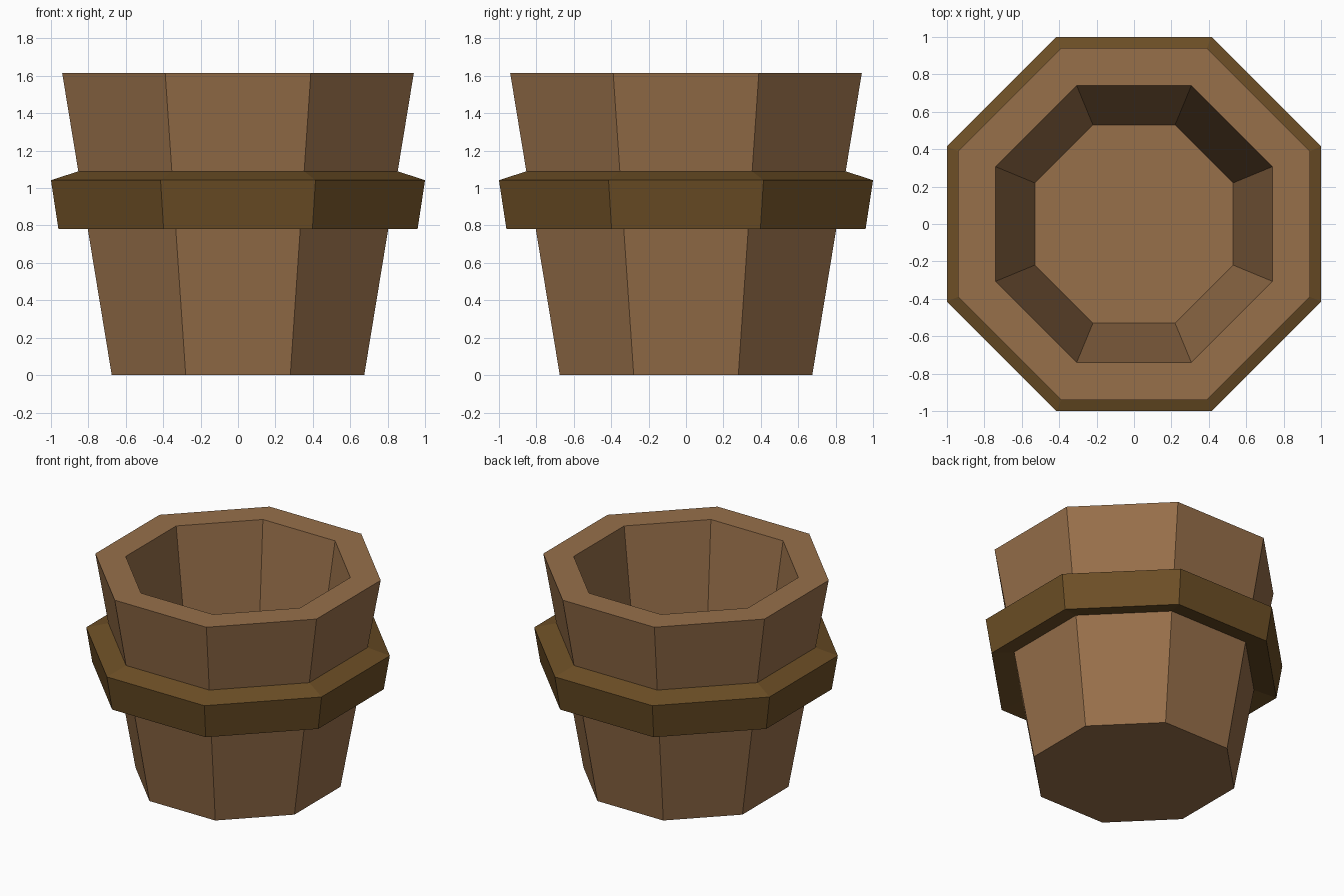
import bpy, bmesh, math

if "Cube" in bpy.data.objects:
    bpy.data.objects.remove(bpy.data.objects["Cube"], do_unlink=True)

SIDES = 8
HEIGHT = 1.615


def make_material(name, rgb):
    mat = bpy.data.materials.new(name)
    mat.use_nodes = True
    colour = (*rgb, 1.0)
    mat.diffuse_color = colour
    bsdf = next(n for n in mat.node_tree.nodes if n.type == 'BSDF_PRINCIPLED')
    bsdf.inputs["Base Color"].default_value = colour
    bsdf.inputs["Roughness"].default_value = 0.8
    return mat


def octagon_lathe(name, profile, mat, closed):
    """Stack octagon rings from (half width across flats, z) points.
    A closed profile makes a band; an open one is capped at both ends."""
    bm = bmesh.new()
    rings = []
    for apothem, z in profile:
        r = apothem / math.cos(math.pi / SIDES)
        angles = [math.tau * (i + 0.5) / SIDES for i in range(SIDES)]
        rings.append([bm.verts.new((r * math.cos(a), r * math.sin(a), z))
                      for a in angles])
    pairs = list(zip(rings, rings[1:]))
    if closed:
        pairs.append((rings[-1], rings[0]))
    else:
        bm.faces.new(rings[0][::-1])
        bm.faces.new(rings[-1])
    for low, high in pairs:
        for i in range(SIDES):
            j = (i + 1) % SIDES
            bm.faces.new((low[i], low[j], high[j], high[i]))
    bmesh.ops.recalc_face_normals(bm, faces=bm.faces)
    mesh = bpy.data.meshes.new(name)
    bm.to_mesh(mesh)
    bm.free()
    mesh.materials.append(mat)
    obj = bpy.data.objects.new(name, mesh)
    bpy.context.collection.objects.link(obj)
    return obj


wood = make_material("brown wood", (0.31, 0.16, 0.068))
dark_wood = make_material("dark olive brown", (0.15, 0.077, 0.019))

# Tapered bucket: outer wall, flat rim, inner wall, floor
octagon_lathe("bucket_body",
              [(0.675, 0.0), (0.94, HEIGHT), (0.74, HEIGHT), (0.53, 0.08)],
              wood, closed=False)

# Hoop around the middle with a sloped top, its inner side hidden in the wall
octagon_lathe("bucket_band",
              [(0.96, 0.78), (1.0, 1.042), (0.853, 1.09),
               (0.82, 1.09), (0.78, 0.82), (0.81, 0.815)],
              dark_wood, closed=True)
